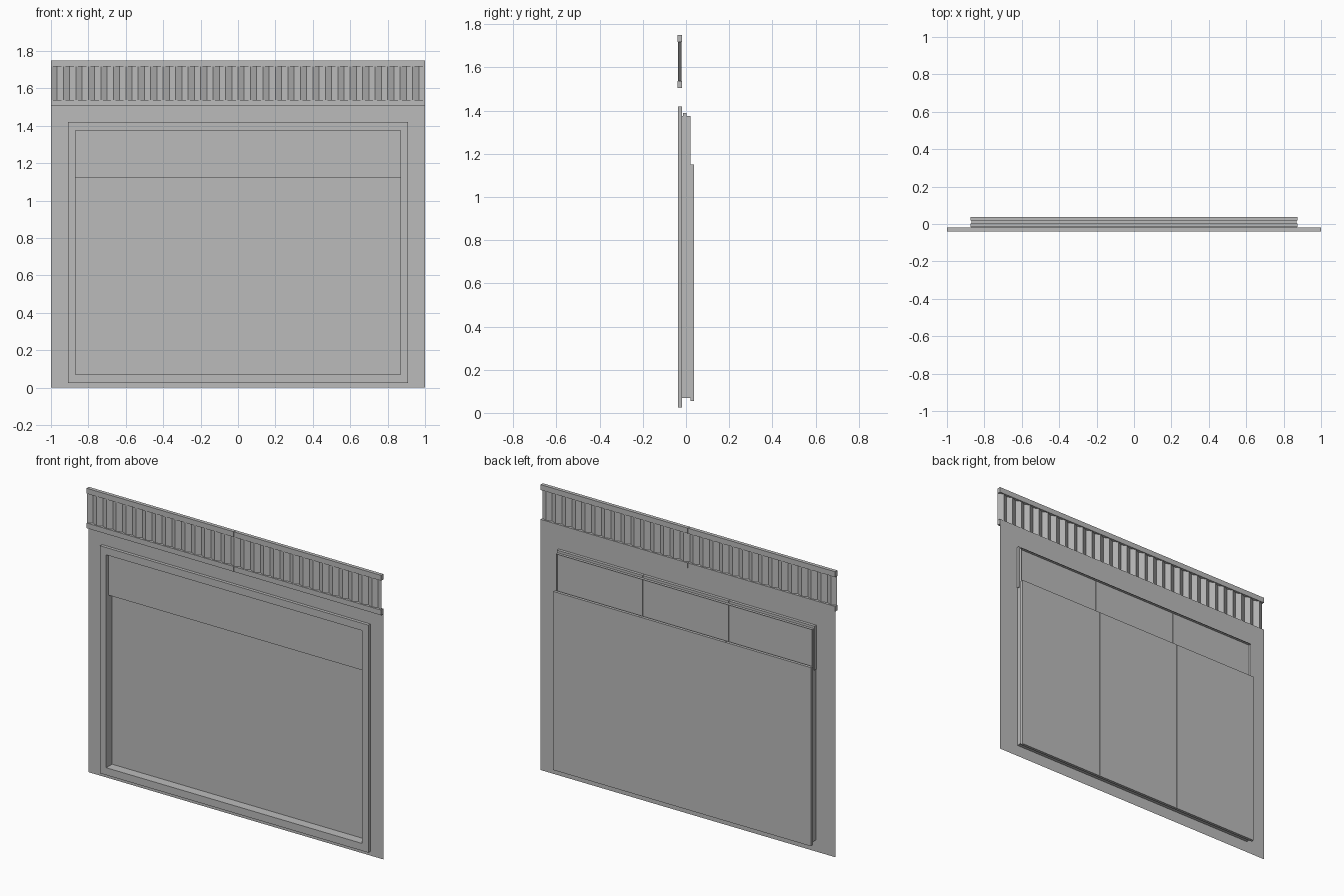
import bpy, bmesh

cube = bpy.data.objects.get("Cube")
if cube:
    bpy.data.objects.remove(cube, do_unlink=True)

grey = bpy.data.materials.new("neutral_grey")
grey.use_nodes = True
colour = (0.5, 0.5, 0.5, 1)
grey.diffuse_color = colour
grey.node_tree.nodes["Principled BSDF"].inputs["Base Color"].default_value = colour


def finish(name, bm):
    mesh = bpy.data.meshes.new(name)
    bm.to_mesh(mesh)
    bm.free()
    mesh.materials.append(grey)
    obj = bpy.data.objects.new(name, mesh)
    bpy.context.collection.objects.link(obj)
    return obj


def box(name, x, y, z):
    """Box from (low, high) pairs on each axis."""
    bm = bmesh.new()
    bmesh.ops.create_cube(bm, size=1)
    for v in bm.verts:
        v.co = [r[0] if c < 0 else r[1] for c, r in zip(v.co, (x, y, z))]
    return finish(name, bm)


def loop(bm, y, half, low, high):
    """Rectangle of four vertices in the wall plane."""
    return [bm.verts.new((x, y, z)) for x, z in
            ((-half, low), (half, low), (half, high), (-half, high))]


def bridge(bm, a, b):
    for i in range(4):
        j = (i + 1) % 4
        bm.faces.new((a[i], a[j], b[j], b[i]))


WALL = -0.018
OPENING = (0.868, 0.07, 1.375)
FRAME = (0.91, 0.025, 1.42)

# Wall sheet with a rectangular opening
bm = bmesh.new()
bridge(bm, loop(bm, WALL, 1, 0, 1.505), loop(bm, WALL, *OPENING))
finish("wall", bm)

# Raised frame around the opening
bm = bmesh.new()
rings = [loop(bm, y, *size) for y, size in
         ((WALL, FRAME), (-0.037, FRAME), (-0.037, OPENING), (WALL, OPENING))]
for a, b in zip(rings, rings[1:]):
    bridge(bm, a, b)
finish("window_frame", bm)

# Reveal lining the opening
bm = bmesh.new()
bridge(bm, loop(bm, WALL, *OPENING), loop(bm, 0.021, *OPENING))
finish("reveal", bm)

# Three transom panes above three main panes
half, seam = 0.875, 0.001
width = 2 * half / 3
for i, side in enumerate(("right", "middle", "left")):
    span = (-half + i * width + seam, -half + (i + 1) * width - seam)
    box("transom_pane_" + side, span, (-0.015, 0.003), (1.12, 1.39))
    box("main_pane_" + side, span, (0.02, 0.038), (0.055, 1.15))

# Parapet in two halves: rails with a folded sheet between them
FOLDS = 30
for side, start in (("right", -1), ("left", 0)):
    span = (start + 0.001, start + 0.999)
    box("parapet_top_rail_" + side, span, (-0.04, WALL), (1.717, 1.75))
    box("parapet_bottom_rail_" + side, span, (-0.04, WALL), (1.505, 1.537))
    bm = bmesh.new()
    columns = []
    for i in range(FOLDS + 1):
        y = -0.022 if i % 2 else -0.037
        columns.append([bm.verts.new((start + i / FOLDS, y, z)) for z in (1.535, 1.72)])
    for a, b in zip(columns, columns[1:]):
        bm.faces.new((a[0], b[0], b[1], a[1]))
    finish("parapet_folded_sheet_" + side, bm)
